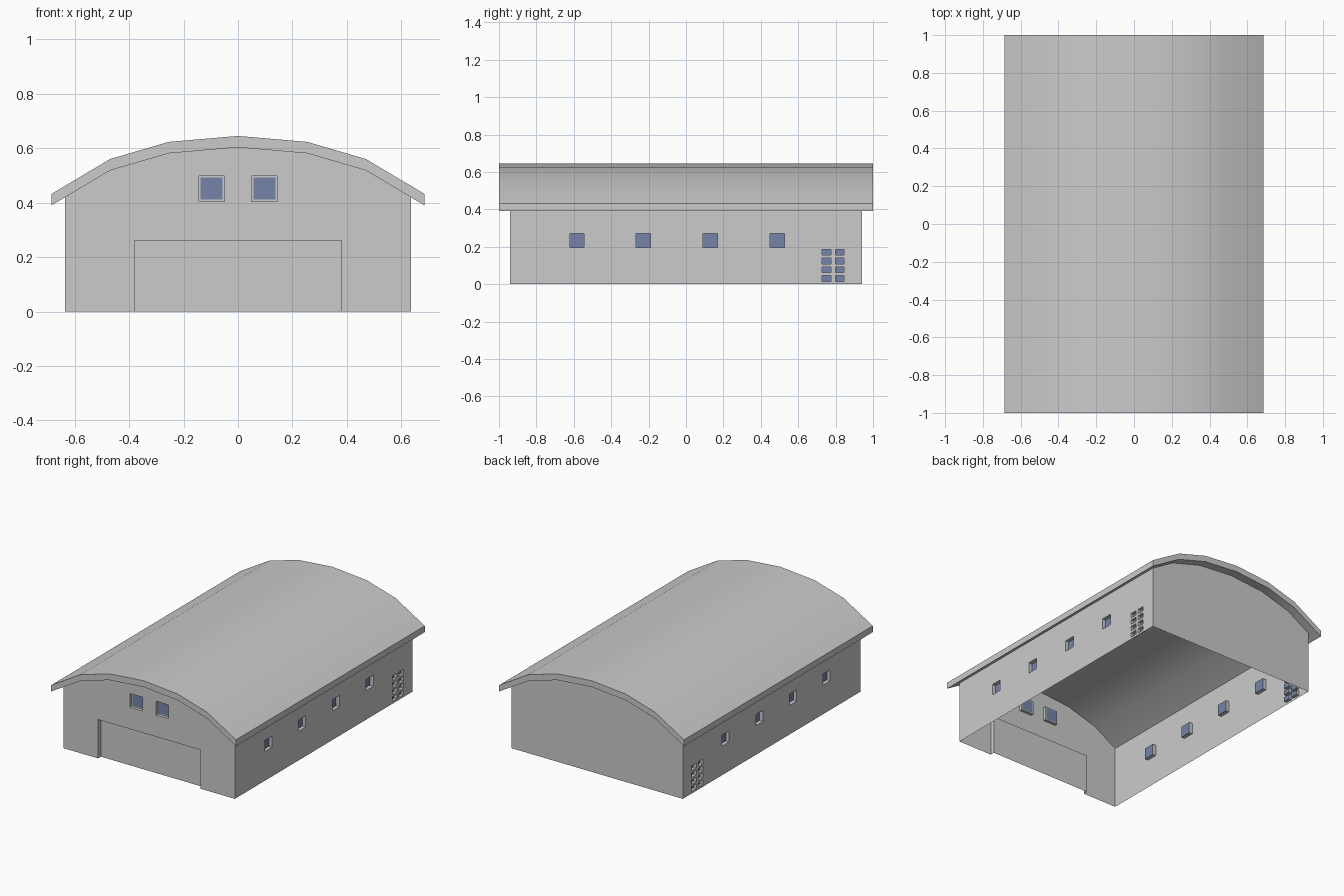
import bpy, bmesh, math
from mathutils import Matrix, Vector

cube = bpy.data.objects.get("Cube")
if cube:
    bpy.data.objects.remove(cube)


def material(name, colour):
    m = bpy.data.materials.new(name)
    m.use_nodes = True
    m.diffuse_color = (*colour, 1)
    m.node_tree.nodes["Principled BSDF"].inputs["Base Color"].default_value = (*colour, 1)
    return m


GREY = material("grey metal", (0.6, 0.6, 0.6))
BLUE = material("blue glass", (0.18, 0.23, 0.4))

HALF_W, HALF_L, THICK = 0.635, 0.94, 0.042
ARCH = [(0.685, 0.432), (0.47, 0.56), (0.255, 0.623)]
TOP = [(-x, z) for x, z in ARCH] + [(0, 0.645)] + ARCH[::-1]


def finish(name, bm):
    mesh = bpy.data.meshes.new(name)
    bm.to_mesh(mesh)
    bm.free()
    mesh.materials.append(GREY)
    mesh.materials.append(BLUE)
    ob = bpy.data.objects.new(name, mesh)
    bpy.context.collection.objects.link(ob)
    return ob


def wall(name, outline, recesses, turn, offset):
    """Sheet wall facing -y with sunk rectangles (u0, u1, z0, z1, depth, rim, glazed)."""
    bm = bmesh.new()
    bm.faces.new([bm.verts.new((u, 0, z)) for u, z in outline])
    # cut the sheet along every opening edge
    for u0, u1, z0, z1, *_ in recesses:
        for co, no in (((u0, 0, 0), (1, 0, 0)), ((u1, 0, 0), (1, 0, 0)),
                       ((0, 0, z0), (0, 0, 1)), ((0, 0, z1), (0, 0, 1))):
            bmesh.ops.bisect_plane(bm, geom=bm.verts[:] + bm.edges[:] + bm.faces[:],
                                   plane_co=co, plane_no=no, dist=1e-5)
    # push each opening inwards and glaze it
    for u0, u1, z0, z1, depth, rim, glazed in recesses:
        inside = []
        for f in bm.faces:
            c = f.calc_center_median()
            if abs(c.y) < 1e-5 and u0 < c.x < u1 and z0 < c.z < z1:
                inside.append(f)
        if len(inside) > 1:
            inside = bmesh.ops.dissolve_faces(bm, faces=inside)["region"]
        back = bmesh.ops.extrude_discrete_faces(bm, faces=inside)["faces"][0]
        bmesh.ops.translate(bm, verts=back.verts[:], vec=(0, depth, 0))
        if rim:
            bmesh.ops.inset_individual(bm, faces=[back], thickness=rim)
        back.material_index = int(glazed)
    sills = [f for f in bm.faces if all(v.co.z < 1e-4 for v in f.verts)]
    bmesh.ops.delete(bm, geom=sills, context="FACES")
    bm.transform(Matrix.Rotation(turn, 4, "Z") @ Matrix.Translation((0, -offset, 0)))
    return finish(name, bm)


# Gable walls, tucked just into the roof slab
under = [(x, z - THICK + 0.01) for x, z in TOP[1:-1]]
gable = [(-HALF_W, 0), (HALF_W, 0), (HALF_W, 0.43)] + under[::-1] + [(-HALF_W, 0.43)]
front = [(-0.38, 0.38, 0, 0.26, 0.03, 0, False)]
for c in (-0.097, 0.097):
    front.append((c - 0.047, c + 0.047, 0.405, 0.498, 0.02, 0.009, True))
wall("front_wall", gable, front, 0, HALF_L)
wall("back_wall", gable, [], math.pi, HALF_L)

# Long walls with four windows and a paned door near the back
side = [(-HALF_L, 0), (HALF_L, 0), (HALF_L, 0.43), (-HALF_L, 0.43)]
for name, s in (("left_wall", 1), ("right_wall", -1)):
    holes = []
    for y in (-0.583, -0.228, 0.13, 0.488):
        holes.append((s * y - 0.038, s * y + 0.038, 0.195, 0.27, 0.025, 0, True))
    for y in (0.752, 0.822):
        for row in range(4):
            z = 0.015 + 0.0465 * row
            holes.append((s * y - 0.024, s * y + 0.024, z, z + 0.031, 0.02, 0, True))
    wall(name, side, holes, s * math.pi / 2, HALF_W)

# Arched roof slab
bm = bmesh.new()
profile = TOP + [(x, z - THICK) for x, z in TOP[::-1]]
n = len(TOP)
rings = [[bm.verts.new((x, y, z)) for x, z in profile] for y in (-1, 1)]
for i in range(2 * n):
    j = (i + 1) % (2 * n)
    bm.faces.new((rings[0][i], rings[0][j], rings[1][j], rings[1][i]))
for ring in rings:
    for i in range(n - 1):
        bm.faces.new((ring[i], ring[i + 1], ring[-2 - i], ring[-1 - i]))
bmesh.ops.recalc_face_normals(bm, faces=bm.faces[:])
roof = finish("roof", bm)
bpy.ops.object.select_all(action="DESELECT")
roof.select_set(True)
bpy.context.view_layer.objects.active = roof
bpy.ops.object.shade_smooth_by_angle(angle=math.radians(30))
